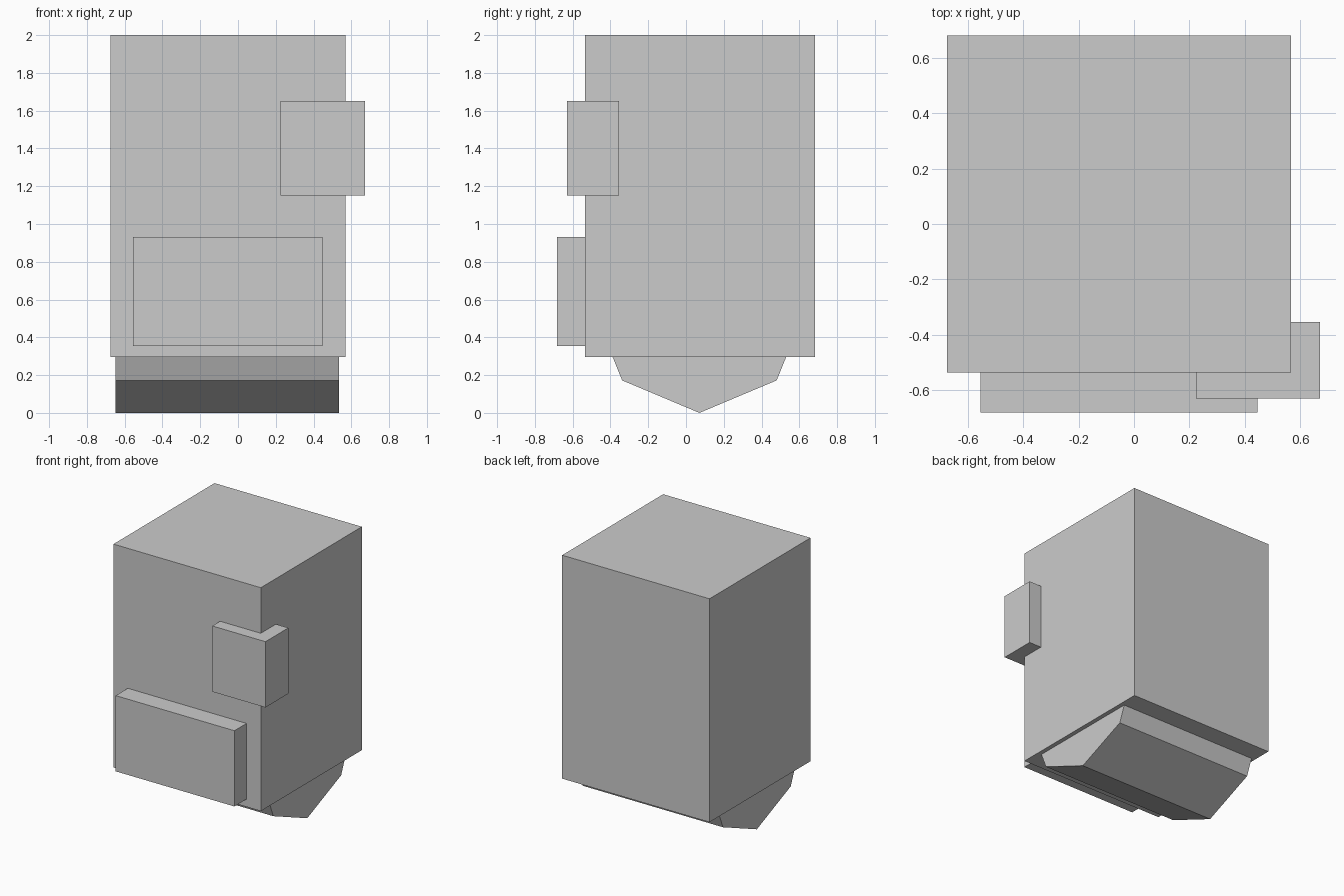
import bpy

if "Cube" in bpy.data.objects:
    bpy.data.objects.remove(bpy.data.objects["Cube"])

# One flat grey for the whole model
grey = bpy.data.materials.new("plain_grey")
grey.diffuse_color = (0.6, 0.6, 0.6, 1)
grey.use_nodes = True
grey.node_tree.nodes["Principled BSDF"].inputs["Base Color"].default_value = grey.diffuse_color


def prism(name, profile, x0, x1):
    """Extrude a closed (y, z) profile along x from x0 to x1."""
    n = len(profile)
    verts = [(x, y, z) for x in (x0, x1) for y, z in profile]
    faces = [list(range(n))[::-1], list(range(n, 2 * n))]
    faces += [[i, (i + 1) % n, n + (i + 1) % n, n + i] for i in range(n)]
    mesh = bpy.data.meshes.new(name)
    mesh.from_pydata(verts, [], faces)
    mesh.materials.append(grey)
    obj = bpy.data.objects.new(name, mesh)
    bpy.context.collection.objects.link(obj)
    return obj


def box(name, x, y, z):
    """Axis-aligned box from (low, high) ranges."""
    return prism(name, [(y[0], z[0]), (y[1], z[0]), (y[1], z[1]), (y[0], z[1])], *x)


# Main housing
box("main_body", (-0.676, 0.568), (-0.536, 0.682), (0.295, 2.0))

# Block wrapped around the front right corner
box("corner_block", (0.224, 0.673), (-0.63, -0.354), (1.15, 1.652))

# Raised panel low on the front
box("front_panel", (-0.555, 0.447), (-0.682, -0.536), (0.354, 0.932))

# Pointed keel under the body
prism("bottom_keel",
      [(-0.388, 0.295), (-0.338, 0.172), (0.071, 0.0), (0.48, 0.172), (0.53, 0.295)],
      -0.648, 0.535)
